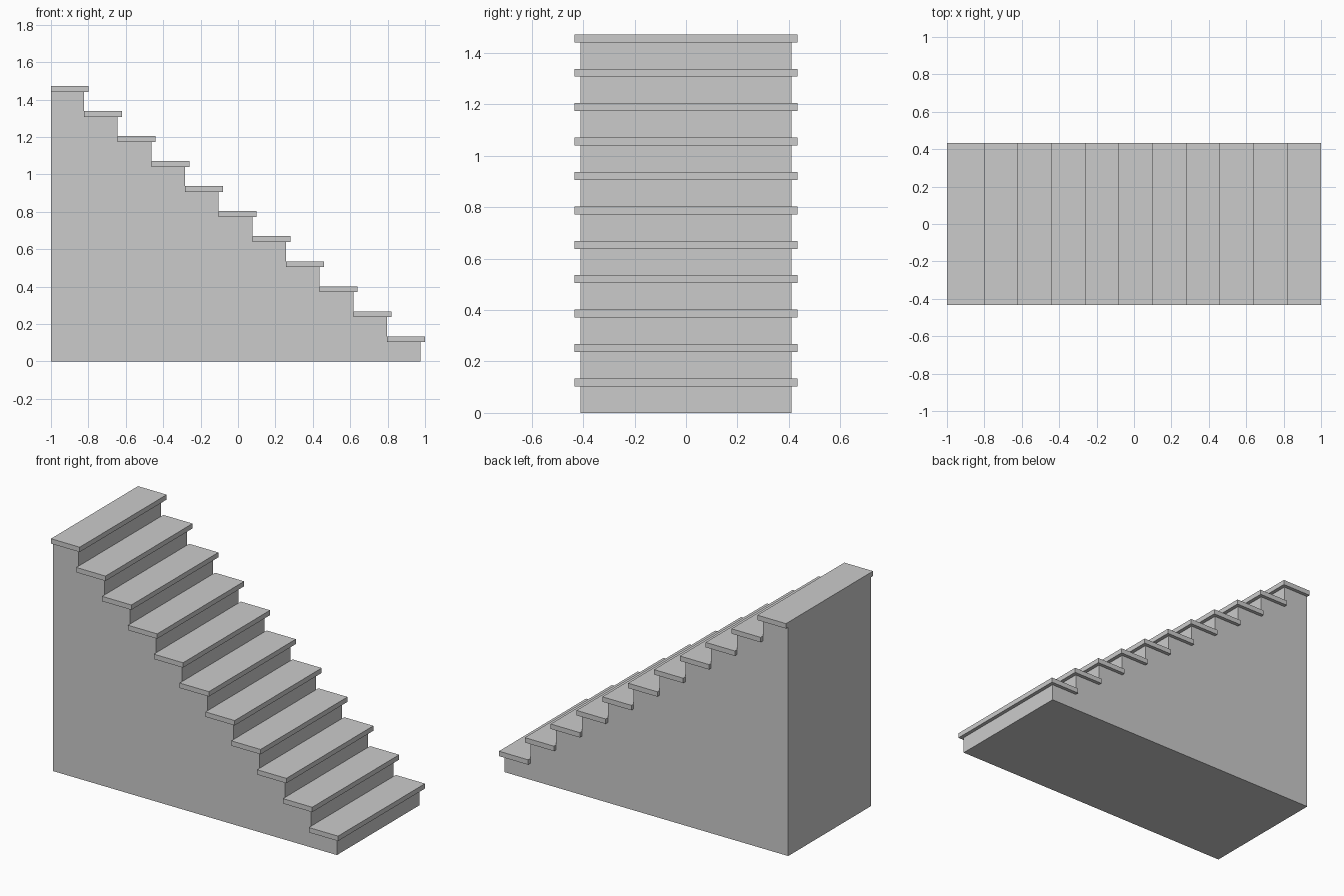
import bpy, bmesh

if "Cube" in bpy.data.objects:
    bpy.data.objects.remove(bpy.data.objects["Cube"])

STEPS = 11
RISE = 1.472 / STEPS      # height of one step
RUN = 0.18                # horizontal distance between steps
THICK = 0.031             # tread thickness
NOSING = 0.023            # tread overhang past the riser
BODY_Y, TREAD_Y = 0.411, 0.433


def prism(name, profile, half_width):
    """Extrude an x-z profile symmetrically along y."""
    bm = bmesh.new()
    face = bm.faces.new([bm.verts.new((x, -half_width, z)) for x, z in profile])
    ext = bmesh.ops.extrude_face_region(bm, geom=[face])
    verts = [g for g in ext["geom"] if isinstance(g, bmesh.types.BMVert)]
    bmesh.ops.translate(bm, verts=verts, vec=(0, 2 * half_width, 0))
    bmesh.ops.recalc_face_normals(bm, faces=bm.faces[:])
    mesh = bpy.data.meshes.new(name)
    bm.to_mesh(mesh)
    bm.free()
    obj = bpy.data.objects.new(name, mesh)
    bpy.context.collection.objects.link(obj)
    return obj


# Solid stepped body under the treads
profile = [(-1, 0), (1 - NOSING, 0)]
for i in range(STEPS):
    riser_x = 1 - NOSING - RUN * i
    back_x = riser_x - RUN if i < STEPS - 1 else -1
    z = RISE * (i + 1) - THICK
    profile += [(riser_x, z), (back_x, z)]
prism("stair_body", profile, BODY_Y)

# Overhanging treads, each reaching back to the next riser
for i in range(STEPS):
    front = 1 - RUN * i
    back = front - NOSING - RUN if i < STEPS - 1 else -1
    top = RISE * (i + 1)
    prism(f"tread_{i + 1}",
          [(back, top - THICK), (front, top - THICK), (front, top), (back, top)],
          TREAD_Y)
